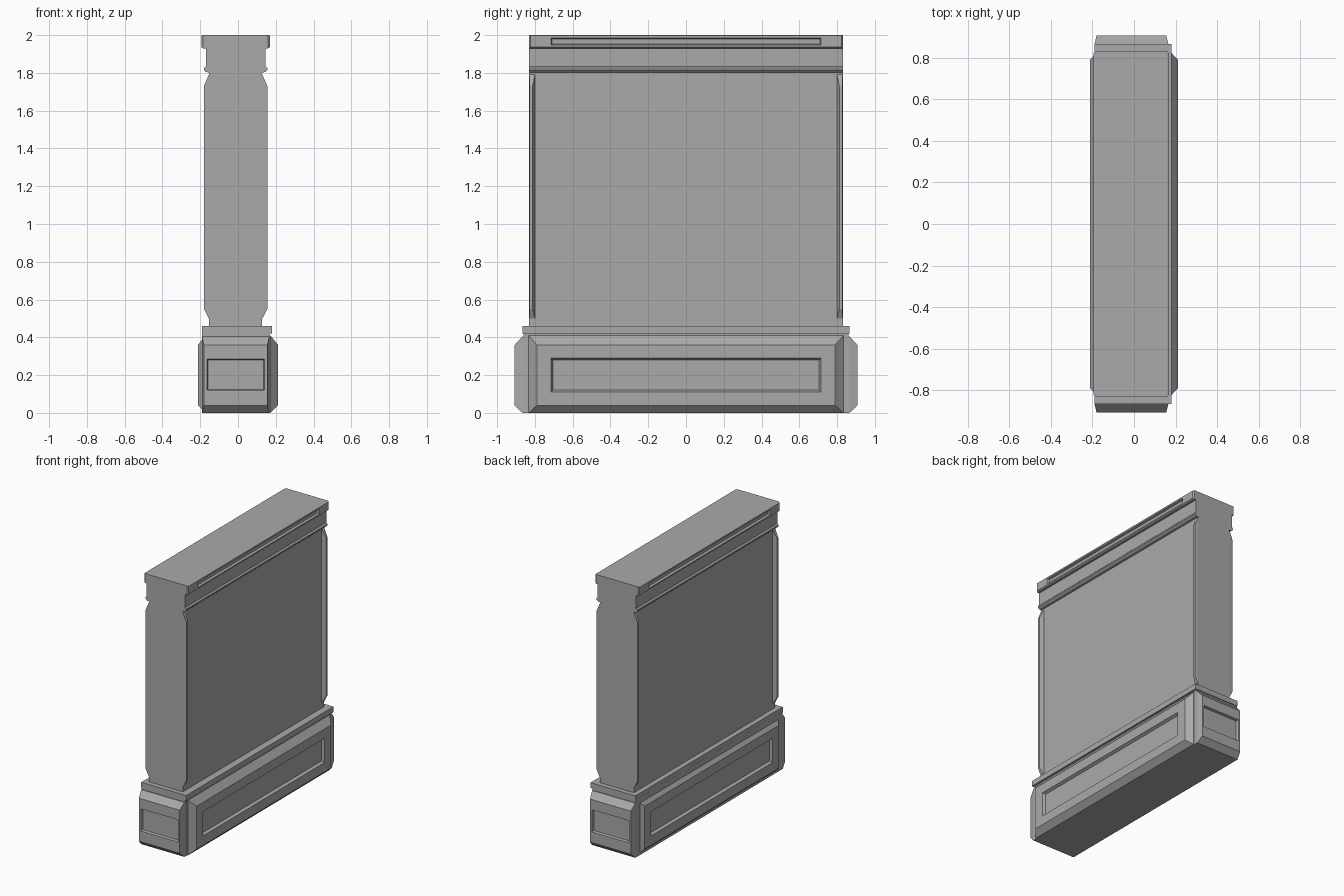
import bpy, bmesh

cube = bpy.data.objects.get("Cube")
if cube:
    bpy.data.objects.remove(cube, do_unlink=True)

stone = bpy.data.materials.new("grey stone")
stone.use_nodes = True
GREY = (0.4, 0.4, 0.4, 1)
stone.diffuse_color = GREY
stone.node_tree.nodes["Principled BSDF"].inputs["Base Color"].default_value = GREY

SHIFT = -0.0125  # the wall sits slightly off the centre of its plinth


def loft(name, place, rings):
    """Closed solid through rectangles (depth, u0, u1, v0, v1)."""
    bm = bmesh.new()
    loops = [[bm.verts.new(place(d, u, v))
              for u, v in ((u0, v0), (u1, v0), (u1, v1), (u0, v1))]
             for d, u0, u1, v0, v1 in rings]
    for a, b in zip(loops, loops[1:]):
        for i in range(4):
            j = (i + 1) % 4
            bm.faces.new((a[i], a[j], b[j], b[i]))
    bm.faces.new(loops[0][::-1])
    bm.faces.new(loops[-1])
    bmesh.ops.recalc_face_normals(bm, faces=bm.faces)
    mesh = bpy.data.meshes.new(name)
    bm.to_mesh(mesh)
    bm.free()
    mesh.materials.append(stone)
    obj = bpy.data.objects.new(name, mesh)
    bpy.context.collection.objects.link(obj)
    return obj


def sideways(sign, centre):
    return lambda d, u, v: (centre + sign * d, u, v)


def endways(sign):
    return lambda d, u, v: (SHIFT + u, sign * d, v)


def box(name, centre, half_x, half_y, z0, z1):
    loft(name, sideways(1, centre), [(d, -half_y, half_y, z0, z1)
                                     for d in (-half_x, half_x)])


# Solid cores
box("plinth_core", SHIFT, 0.178, 0.83, 0, 0.41)
box("plinth_lower_ledge", SHIFT, 0.178, 0.86, 0.40, 0.43)
box("plinth_ledge", -0.005, 0.185, 0.866, 0.42, 0.46)
box("wall_core", SHIFT, 0.14, 0.83, 0.45, 2.0)

for side, sign in (("left", 1), ("right", -1)):
    # Plinth face with chamfered rim and sunken panel
    loft(side + "_plinth_face", sideways(sign, 0), [
        (0.15, -0.833, 0.833, 0, 0.41),
        (0.172, -0.833, 0.833, 0, 0.41),
        (0.212, -0.79, 0.79, 0.04, 0.36),
        (0.212, -0.715, 0.715, 0.11, 0.29),
        (0.192, -0.705, 0.705, 0.12, 0.28)])

    # Slim posts along the vertical edges
    for end, ys in (("front", -1), ("back", 1)):
        loft(f"{side}_{end}_post", sideways(sign, SHIFT), [
            (0.13, ys * 0.80, ys * 0.83, 0.495, 1.80),
            (0.142, ys * 0.80, ys * 0.83, 0.50, 1.79),
            (0.168, ys * 0.812, ys * 0.828, 0.55, 1.73)])

    # Top mouldings
    place = sideways(sign, SHIFT)
    loft(side + "_lower_bead", place, [
        (0.13, -0.83, 0.83, 1.80, 1.835),
        (0.158, -0.83, 0.83, 1.805, 1.835),
        (0.168, -0.83, 0.83, 1.815, 1.825)])
    loft(side + "_frieze", place, [
        (0.13, -0.83, 0.83, 1.825, 1.95),
        (0.158, -0.83, 0.83, 1.825, 1.95)])
    loft(side + "_cornice", place, [
        (0.13, -0.83, 0.83, 1.93, 2.0),
        (0.172, -0.83, 0.83, 1.93, 2.0),
        (0.182, -0.822, 0.822, 1.937, 1.997),
        (0.182, -0.715, 0.715, 1.947, 1.985),
        (0.166, -0.71, 0.71, 1.952, 1.98)])

# Plinth ends with sunken panels
for end, sign in (("front", -1), ("back", 1)):
    loft(end + "_plinth_end", endways(sign), [
        (0.82, -0.178, 0.178, 0, 0.405),
        (0.866, -0.178, 0.178, 0, 0.405),
        (0.907, -0.168, 0.168, 0.04, 0.36),
        (0.907, -0.152, 0.152, 0.12, 0.285),
        (0.89, -0.147, 0.147, 0.125, 0.28)])
